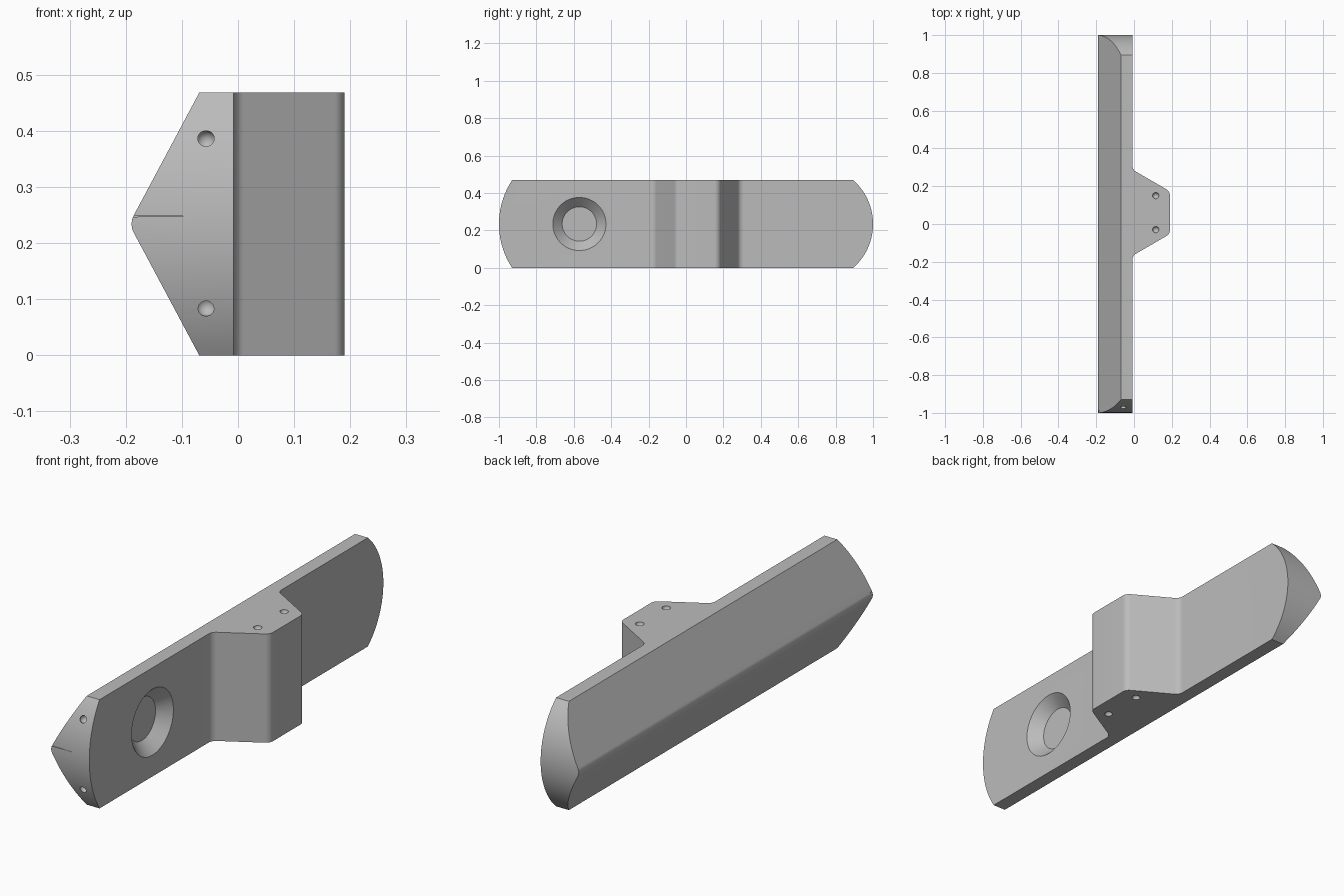
import bpy, bmesh, math
from mathutils import Vector

if "Cube" in bpy.data.objects:
    bpy.data.objects.remove(bpy.data.objects["Cube"])

grey = bpy.data.materials.new("light_grey")
grey.diffuse_color = (0.5, 0.5, 0.5, 1)
grey.use_nodes = True
grey.node_tree.nodes["Principled BSDF"].inputs["Base Color"].default_value = grey.diffuse_color


def finish(name, bm):
    bmesh.ops.recalc_face_normals(bm, faces=bm.faces)
    me = bpy.data.meshes.new(name)
    bm.to_mesh(me)
    bm.free()
    me.materials.append(grey)
    ob = bpy.data.objects.new(name, me)
    bpy.context.collection.objects.link(ob)
    return ob


def prism(name, pts, place, lo, hi):
    """Extrude a 2D outline; place(u, v, w) maps it into space."""
    bm = bmesh.new()
    a = [bm.verts.new(place(u, v, lo)) for u, v in pts]
    b = [bm.verts.new(place(u, v, hi)) for u, v in pts]
    bm.faces.new(a)
    bm.faces.new(b[::-1])
    for i in range(len(a)):
        j = (i + 1) % len(a)
        bm.faces.new((a[i], a[j], b[j], b[i]))
    return finish(name, bm)


def rounded(corners, steps=8):
    """Outline whose corners (u, v, radius) are filleted."""
    out = []
    for i, (u, v, r) in enumerate(corners):
        p = Vector((u, v))
        if not r:
            out.append((u, v))
            continue
        d0 = (Vector(corners[i - 1][:2]) - p).normalized()
        d1 = (Vector(corners[(i + 1) % len(corners)][:2]) - p).normalized()
        half = d0.angle(d1) / 2
        c = p + (d0 + d1).normalized() * r / math.sin(half)
        s = p + d0 * r / math.tan(half) - c
        e = p + d1 * r / math.tan(half) - c
        for k in range(steps + 1):
            q = s.lerp(e, k / steps).normalized() * r + c
            out.append((q.x, q.y))
    return out


def end_arc(tip, sag, sign, n=32):
    """Circular bar end, from low z to high z."""
    h = H / 2
    R = (h * h + sag * sag) / (2 * sag)
    a = math.asin(h / R)
    return [(sign * (tip - R + R * math.cos(t)), h + R * math.sin(t))
            for t in (-a + 2 * a * k / n for k in range(n + 1))]


def boolean(ob, tool, op):
    m = ob.modifiers.new(op, 'BOOLEAN')
    m.operation, m.object, m.solver = op, tool, 'EXACT'
    bpy.context.view_layer.objects.active = ob
    bpy.ops.object.modifier_apply(modifier=m.name)
    bpy.data.objects.remove(tool)


def dimple(x, y, z, r):
    bm = bmesh.new()
    bmesh.ops.create_uvsphere(bm, u_segments=24, v_segments=12, radius=r)
    bmesh.ops.translate(bm, verts=bm.verts, vec=(x, y, z))
    return finish("dimple_cutter", bm)


H = 0.468
FACE = -0.008

# Bar with mounting block: plan outline extruded upward
bar = prism("mounting_bar", rounded([
    (-0.4, -1.2, 0), (FACE, -1.2, 0), (FACE, -0.168, 0.035),
    (0.19, -0.053, 0.035), (0.19, 0.173, 0.035), (FACE, 0.288, 0.035),
    (FACE, 1.2, 0), (-0.4, 1.2, 0)]), lambda u, v, w: (u, v, w), 0, H)

# Pointed back with a rounded ridge
ridge = prism("ridge_profile", rounded([
    (0.4, -0.1, 0), (0.4, H + 0.1, 0), (-0.0158, H + 0.1, 0),
    (-0.194, H / 2, 0.033), (-0.0158, -0.1, 0)]),
    lambda u, v, w: (u, w, v), -1.4, 1.4)
boolean(bar, ridge, 'INTERSECT')

# Curved bar ends
ends = prism("end_profile",
             [(-0.85, -0.1)] + [(0.85, -0.1)] + end_arc(1, 0.105, 1)
             + [(0.85, H + 0.1), (-0.85, H + 0.1)] + end_arc(1, 0.07, -1)[::-1],
             lambda u, v, w: (w, u, v), -0.6, 0.6)
boolean(bar, ends, 'INTERSECT')

# Round pocket with sloping wall
bm = bmesh.new()
bmesh.ops.create_cone(bm, cap_ends=True, segments=64, radius1=0.092,
                      radius2=0.152, depth=0.06)
for v in bm.verts:
    v.co = (v.co.z + FACE - 0.02, v.co.x - 0.57, v.co.y + H / 2)
boolean(bar, finish("pocket_cutter", bm), 'DIFFERENCE')

# Small dimples on the block and on the front end
for y in (-0.03, 0.15):
    for z in (0, H):
        boolean(bar, dimple(0.115, y, z, 0.017), 'DIFFERENCE')
for z in (0.087, 0.383):
    boolean(bar, dimple(-0.057, -0.963, z, 0.0175), 'DIFFERENCE')

# Fine tapering slit at the front tip
slit = prism("slit_cutter", [(-0.25, 0.2465), (-0.08, 0.2475), (-0.25, 0.2505)],
             lambda u, v, w: (u, w, v), -1.1, -0.985)
boolean(bar, slit, 'DIFFERENCE')

bpy.ops.object.select_all(action='DESELECT')
bar.select_set(True)
bpy.context.view_layer.objects.active = bar
bpy.ops.object.shade_smooth_by_angle(angle=math.radians(25))
